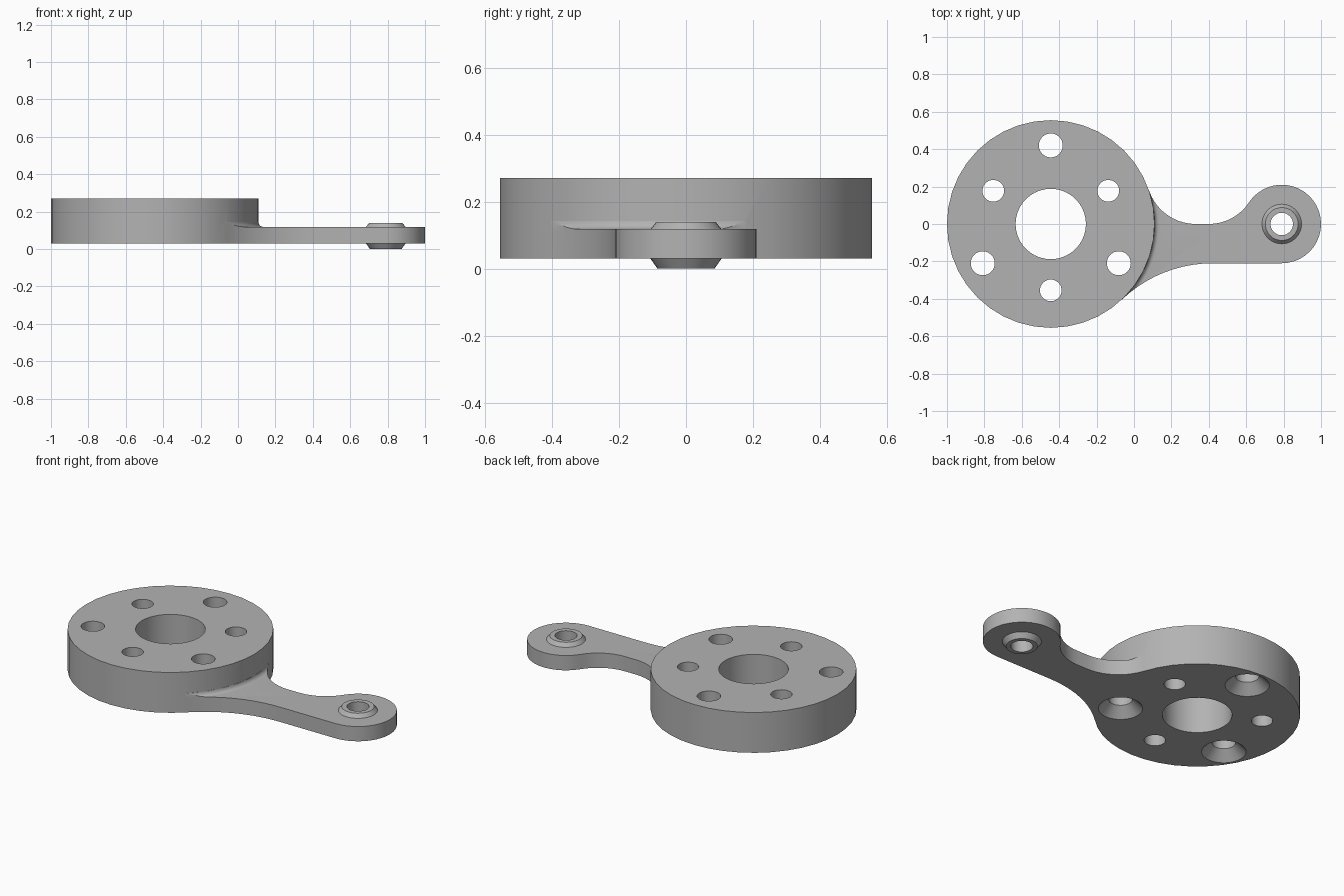
import bpy
import bmesh
from math import sin, cos, radians, pi, atan2, degrees, hypot

cube = bpy.data.objects.get("Cube")
if cube:
    bpy.data.objects.remove(cube, do_unlink=True)

HUB_X, HUB_R = -0.445, 0.555
EYE_X, EYE_R = 0.79, 0.21
BASE, ARM_TOP, HUB_TOP = 0.03, 0.118, 0.27

grey = bpy.data.materials.new("grey_metal")
grey.use_nodes = True
grey.diffuse_color = (0.45, 0.45, 0.45, 1)
grey.node_tree.nodes["Principled BSDF"].inputs["Base Color"].default_value = (0.45, 0.45, 0.45, 1)


def finish(name, bm):
    bmesh.ops.recalc_face_normals(bm, faces=bm.faces[:])
    mesh = bpy.data.meshes.new(name)
    bm.to_mesh(mesh)
    bm.free()
    mesh.materials.append(grey)
    obj = bpy.data.objects.new(name, mesh)
    bpy.context.collection.objects.link(obj)
    return obj


def lathe(name, profile, x, y=0, segs=32, ring=False):
    """Turn (radius, z) points about a vertical axis; ring closes the section."""
    bm = bmesh.new()
    loops = [[bm.verts.new((x + r * cos(2 * pi * i / segs), y + r * sin(2 * pi * i / segs), z))
              for i in range(segs)] for r, z in profile]
    pairs = list(zip(loops, loops[1:]))
    if ring:
        pairs.append((loops[-1], loops[0]))
    else:
        bm.faces.new(loops[0])
        bm.faces.new(loops[-1])
    for a, b in pairs:
        for i in range(segs):
            j = (i + 1) % segs
            bm.faces.new((a[i], a[j], b[j], b[i]))
    return finish(name, bm)


def prism(name, outline, z0, z1):
    bm = bmesh.new()
    low = [bm.verts.new((x, y, z0)) for x, y in outline]
    high = [bm.verts.new((x, y, z1)) for x, y in outline]
    bm.faces.new(low)
    bm.faces.new(high)
    for i in range(len(low)):
        j = (i + 1) % len(low)
        bm.faces.new((low[i], low[j], high[j], high[i]))
    return finish(name, bm)


def arc(cx, cy, r, a0, a1, n):
    angles = [radians(a0 + (a1 - a0) * i / n) for i in range(n + 1)]
    return [(cx + r * cos(a), cy + r * sin(a)) for a in angles]


def combine(target, tool, operation):
    """Apply a boolean and discard the tool."""
    mod = target.modifiers.new("cut", "BOOLEAN")
    mod.operation, mod.object, mod.solver = operation, tool, "EXACT"
    bpy.context.view_layer.objects.active = target
    bpy.ops.object.modifier_apply(modifier=mod.name)
    bpy.data.objects.remove(tool, do_unlink=True)


# Arm outline: tangent arcs blending the hub, the neck and the round eye
def blend_radius(dx, big, gap):
    """Radius of an arc tangent to a circle and to a line at distance gap."""
    return (dx * dx + gap * gap - big * big) / (2 * (big - gap))


low_x, neck_x, eye_neck_x = 0.42, 0.33, 0.40
low_r = blend_radius(low_x - HUB_X, HUB_R, EYE_R)
neck_r = blend_radius(neck_x - HUB_X, HUB_R, 0)
eye_neck_r = blend_radius(EYE_X - eye_neck_x, EYE_R, 0)
low_a = degrees(atan2(EYE_R + low_r, low_x - HUB_X))
neck_a = degrees(atan2(neck_r, neck_x - HUB_X))
eye_a = degrees(atan2(eye_neck_r, EYE_X - eye_neck_x))

outline = [(HUB_X, 0)]
outline += arc(low_x, -EYE_R - low_r, low_r, 180 - low_a, 90, 10)
outline += arc(EYE_X, 0, EYE_R, -90, 180 - eye_a, 26)
outline += arc(eye_neck_x, eye_neck_r, eye_neck_r, -eye_a, -90, 8)[1:]
outline += arc(neck_x, neck_r, neck_r, -90, -180 + neck_a, 10)

# Hub disc with the arm
bracket = lathe("bracket", [(HUB_R, BASE), (HUB_R, HUB_TOP)], HUB_X, segs=40)
combine(bracket, prism("arm", outline, BASE, ARM_TOP), "UNION")

# Small fillet where the arm meets the hub wall
f = 0.025
section = [(HUB_R - 0.02, ARM_TOP - 0.01), (HUB_R + f, ARM_TOP - 0.01)]
section += arc(HUB_R + f, ARM_TOP + f, f, 270, 180, 5) + [(HUB_R - 0.02, ARM_TOP + f)]
fillet = lathe("fillet", section, HUB_X, segs=80, ring=True)
combine(fillet, prism("fillet_limit", outline, 0.05, 0.25), "INTERSECT")
combine(bracket, fillet, "UNION")

# Chamfered bushing through the eye
bushing = lathe("bushing", [(0.085, 0), (0.106, BASE), (0.106, ARM_TOP), (0.088, 0.14)], EYE_X)
combine(bracket, bushing, "UNION")
combine(bracket, lathe("eye_bore", [(0.06, -0.1), (0.06, 0.4)], EYE_X), "DIFFERENCE")

# Hub bore, three countersunk holes and three plain holes
combine(bracket, lathe("hub_bore", [(0.188, -0.1), (0.188, 0.4)], HUB_X, segs=40), "DIFFERENCE")
for k in range(3):
    a = radians(90 + 120 * k)
    sunk = [(0.13, BASE - 0.01), (0.064, BASE + 0.056), (0.064, 0.4)]
    combine(bracket, lathe("sunk_hole", sunk, HUB_X + 0.42 * cos(a), 0.42 * sin(a)), "DIFFERENCE")
    b = a + pi / 3
    plain = [(0.058, -0.1), (0.058, 0.4)]
    combine(bracket, lathe("plain_hole", plain, HUB_X + 0.355 * cos(b), 0.355 * sin(b)), "DIFFERENCE")

# Smooth round walls with crisp rims
bpy.ops.object.select_all(action="DESELECT")
bracket.select_set(True)
bpy.context.view_layer.objects.active = bracket
bpy.ops.object.shade_smooth_by_angle(angle=radians(25))
